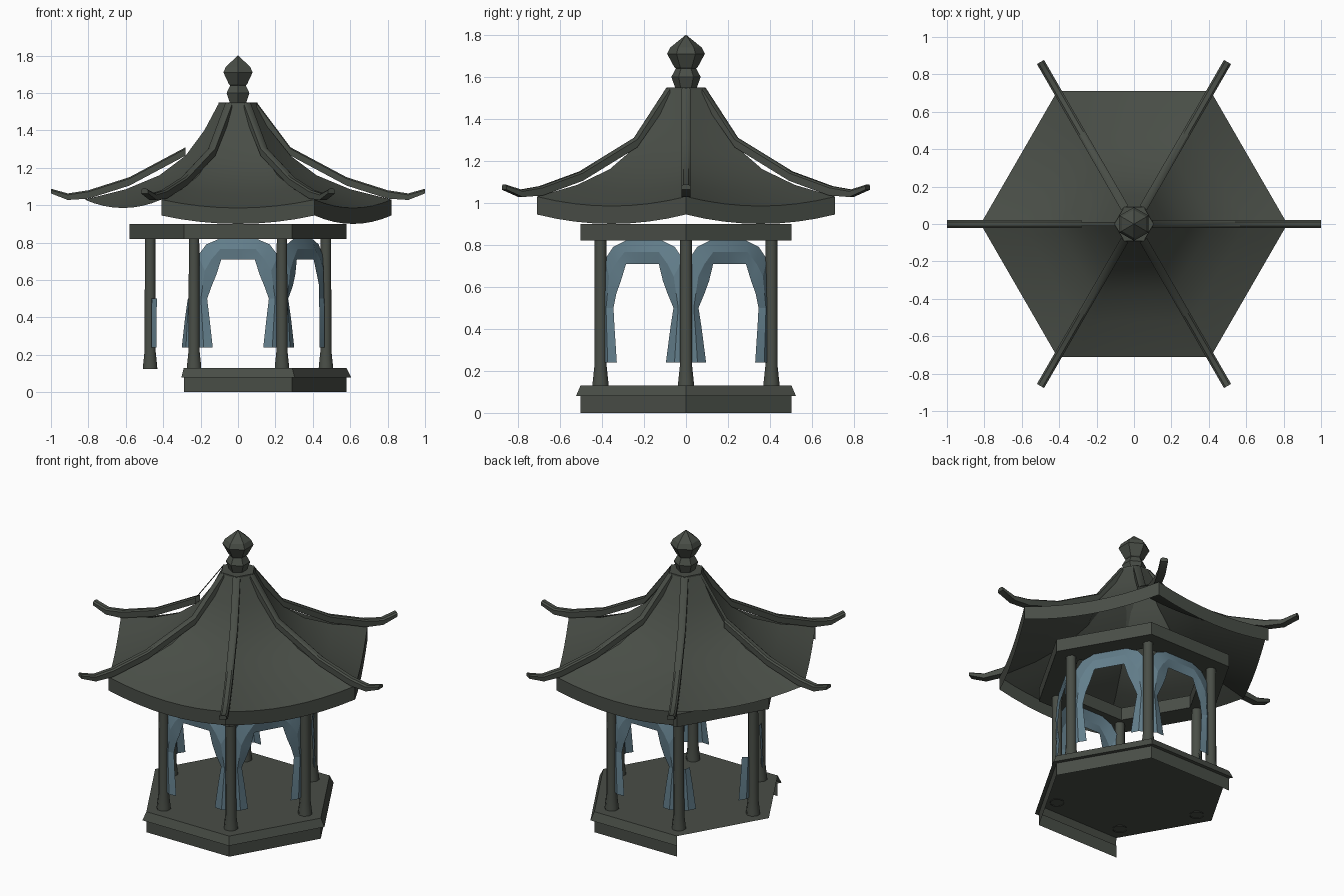
import bpy, math
from mathutils import Vector

if "Cube" in bpy.data.objects:
    bpy.data.objects.remove(bpy.data.objects["Cube"])

def material(name, rgb):
    m = bpy.data.materials.new(name)
    m.diffuse_color = (*rgb, 1)
    m.use_nodes = True
    m.node_tree.nodes["Principled BSDF"].inputs["Base Color"].default_value = m.diffuse_color
    return m

STONE = material("dark grey green", (0.066, 0.075, 0.062))
CLOTH = material("dusty blue", (0.125, 0.21, 0.26))
OPEN = {2, 3}          # the two left sectors are open on the base and eave

def make(name, verts, faces, mat, angle=35):
    me = bpy.data.meshes.new(name)
    me.from_pydata(verts, [], faces)
    me.materials.append(mat)
    ob = bpy.data.objects.new(name, me)
    bpy.context.collection.objects.link(ob)
    bpy.ops.object.select_all(action='DESELECT')
    ob.select_set(True)
    bpy.context.view_layer.objects.active = ob
    bpy.ops.object.shade_smooth_by_angle(angle=math.radians(angle))
    return ob

def lathe(name, profile, n=6, turn=0, skip=(), centre=(0, 0), closed=False, cap=False, angle=25):
    verts, faces = [], []
    for r, z in profile:
        for i in range(n):
            a = turn + math.tau * i / n
            verts.append((centre[0] + r * math.cos(a), centre[1] + r * math.sin(a), z))
    m = len(profile)
    for k in range(m if closed else m - 1):
        k2 = (k + 1) % m
        for i in range(n):
            if i not in skip:
                j = (i + 1) % n
                faces.append((k * n + i, k * n + j, k2 * n + j, k2 * n + i))
    if cap:
        faces.append(tuple((m - 1) * n + i for i in range(n)))
    return make(name, verts, faces, STONE, angle)

def hexpt(r, i):
    a = math.radians(60 * i)
    return Vector((r * math.cos(a), r * math.sin(a), 0))

# Base: sides open on the left, floor complete
lathe("base_sides", [(.58, 0), (.58, .08), (.605, .08), (.58, .13)], skip=OPEN)
lathe("floor", [(.001, .13), (.58, .13)])

# Columns with flared feet
for i in range(6):
    c = hexpt(.47, i)
    lathe(f"column_{i}", [(.042, .125), (.04, .15), (.032, .22), (.03, .83)],
          n=8, turn=math.pi / 8, centre=c[:2], angle=50)

# Beam ring above the columns
lathe("beam", [(.58, .82), (.58, .90), (.42, .90), (.42, .82)], closed=True)

# Curved roof panels and hanging eave
ROOF = [(.10, 1.55), (.18, 1.40), (.28, 1.265), (.42, 1.16), (.60, 1.085), (.82, 1.03)]
N = 8
def roof_point(i, u, r, z, sag):
    p = hexpt(r, i).lerp(hexpt(r, i + 1), u)
    p.z = z - sag * (1 - (2 * u - 1) ** 2)
    return tuple(p)

for i in range(6):
    rows = [(r, z, .045 * (r / .82) ** 2) for r, z in ROOF]
    v = [roof_point(i, k / N, *row) for row in rows for k in range(N + 1)]
    f = [(a * (N + 1) + k, (a + 1) * (N + 1) + k, (a + 1) * (N + 1) + k + 1, a * (N + 1) + k + 1)
         for a in range(len(rows) - 1) for k in range(N)]
    make(f"roof_panel_{i}", v, f, STONE, 50)
    if i not in OPEN:
        v = [roof_point(i, k / N, .82, z, .045) for z in (1.03, .945) for k in range(N + 1)]
        f = [(k, N + 1 + k, N + 2 + k, k + 1) for k in range(N)]
        make(f"eave_{i}", v, f, STONE, 50)
lathe("roof_cap", [(.105, 1.53), (.105, 1.55)], cap=True)

# Ridge beams with upturned tips: radius, top height, thickness
RIDGE = [(.10, 1.55, .06), (.28, 1.31, .045), (.58, 1.15, .045),
         (.80, 1.08, .045), (.91, 1.063, .035), (1.0, 1.088, .025)]
for i in range(6):
    d = hexpt(1, i)
    s = Vector((-d.y, d.x, 0))
    v, f = [], []
    for r, z, t in RIDGE:
        for w, h in ((-.022, t), (-.022, .008), (-.012, 0), (.012, 0), (.022, .008), (.022, t)):
            v.append(tuple(d * r + s * w + Vector((0, 0, z - h))))
    for a in range(len(RIDGE) - 1):
        for k in range(6):
            if i == 3 and a == 0 and k != 2:
                continue       # only the top strip remains on the left ridge
            k2 = (k + 1) % 6
            f.append((a * 6 + k, a * 6 + k2, a * 6 + 6 + k2, a * 6 + 6 + k))
    e = (len(RIDGE) - 1) * 6
    f.append(tuple(range(e, e + 6)))
    make(f"ridge_{i}", v, f, STONE, 30)

# Finial: two faceted beads
lathe("finial", [(.05, 1.545), (.07, 1.60), (.048, 1.64), (.055, 1.645), (.09, 1.71),
                 (.075, 1.74), (.001, 1.80)], turn=math.pi / 6, angle=20)

# Curtains: outer and inner edge (along bay, height, push outwards)
CURTAIN = [((0, .82, 0), (0, .71, .015)), ((.10, .82, 0), (.09, .71, .015)),
           ((.17, .79, 0), (.115, .63, .02)), ((.215, .73, 0), (.14, .57, .02)),
           ((.232, .50, 0), (.165, .50, .005)), ((.232, .40, 0), (.153, .40, .015)),
           ((.232, .24, 0), (.135, .24, .025))]
for i in range(6):
    a = math.radians(60 * i + 30)
    out = Vector((math.cos(a), math.sin(a), 0))
    along = Vector((-out.y, out.x, 0))
    v, f = [], []
    for side in (-1, 1):
        rows = CURTAIN[4:] if i in OPEN else CURTAIN
        b = len(v)
        for (s0, z0, p0), (s1, z1, p1) in rows:
            mid = ((s0 + s1) / 2, (z0 + z1) / 2, (p0 + p1) / 2 + .015)
            for s, z, p in ((s0, z0, p0), mid, (s1, z1, p1)):
                v.append(tuple(along * s * side + out * (.40 + p) + Vector((0, 0, z))))
        for k in range(len(rows) - 1):
            for c in (0, 1):
                q = (b + 3 * k + c, b + 3 * k + c + 1, b + 3 * k + c + 4, b + 3 * k + c + 3)
                f.append(q if side > 0 else q[::-1])
    make(f"curtain_{i}", v, f, CLOTH, 15)
